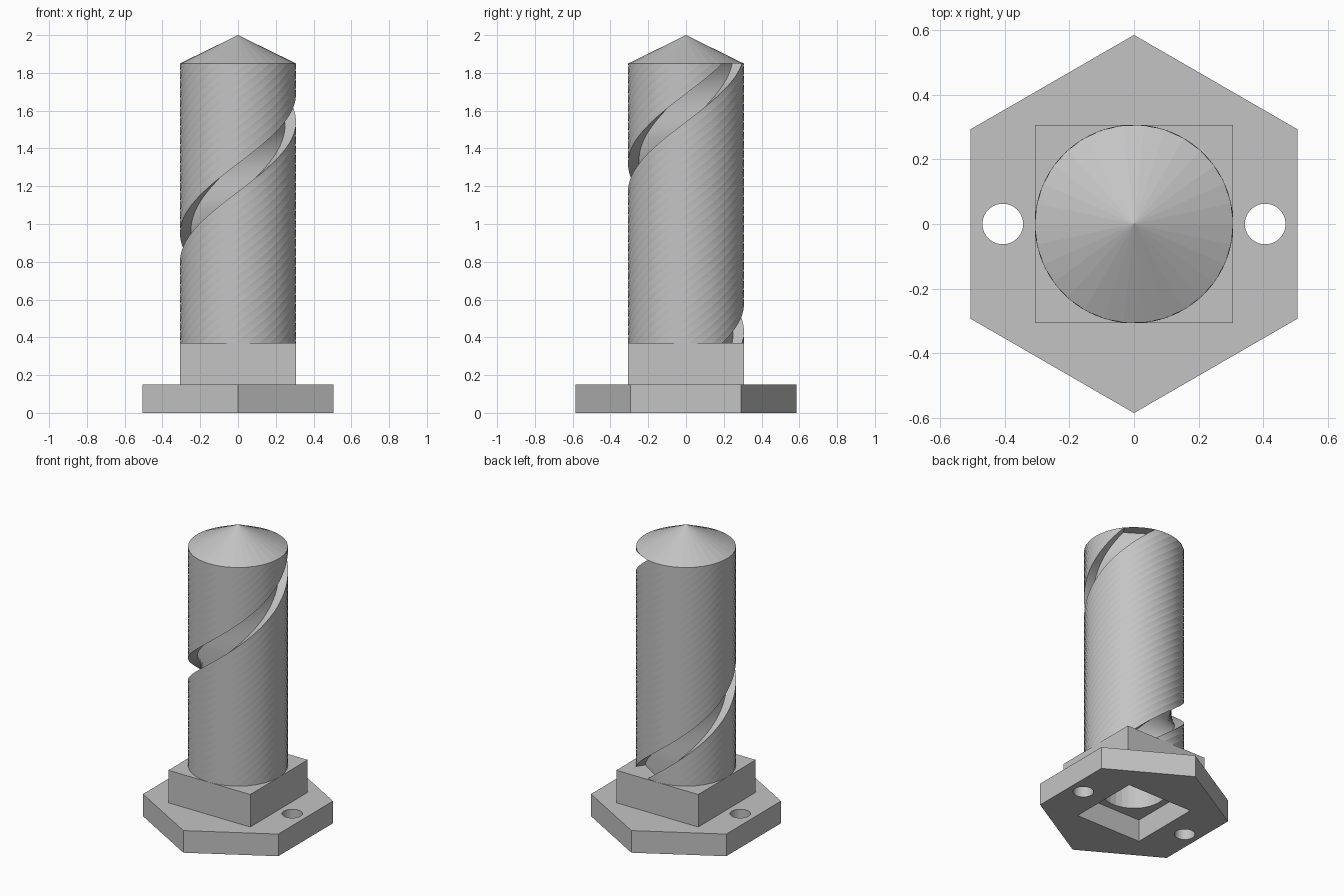
import bpy
import bmesh
from math import pi, sin, cos, radians
from mathutils import Vector, Matrix

cube = bpy.data.objects.get("Cube")
if cube:
    bpy.data.objects.remove(cube, do_unlink=True)

# Single plain grey
GREY = (0.55, 0.55, 0.55, 1.0)
grey = bpy.data.materials.new("plain_grey")
grey.use_nodes = True
grey.diffuse_color = GREY
for node in grey.node_tree.nodes:
    if node.type == 'BSDF_PRINCIPLED':
        node.inputs["Base Color"].default_value = GREY

# Main sizes
BASE_TOP, BLOCK_TOP, SHAFT_TOP, TIP = 0.15, 0.37, 1.85, 2.0
RADIUS, SIDES, LAYERS = 0.307, 30, 120


def finish(name, bm):
    bmesh.ops.recalc_face_normals(bm, faces=bm.faces)
    mesh = bpy.data.meshes.new(name)
    bm.to_mesh(mesh)
    bm.free()
    mesh.materials.append(grey)
    obj = bpy.data.objects.new(name, mesh)
    bpy.context.collection.objects.link(obj)
    return obj


def prism(name, r1, r2, sides, z0, z1, x=0.0, turn=0.0):
    """Regular prism or cone; turn is the angle of its first corner."""
    bm = bmesh.new()
    place = Matrix.Translation((x, 0, (z0 + z1) / 2)) @ Matrix.Rotation(turn - pi / 2, 4, 'Z')
    bmesh.ops.create_cone(bm, cap_ends=True, segments=sides, radius1=r1,
                          radius2=r2, depth=z1 - z0, matrix=place)
    return finish(name, bm)


def box(name, half, z0, z1):
    bm = bmesh.new()
    place = Matrix.Translation((0, 0, (z0 + z1) / 2)) @ Matrix.Diagonal((half * 2, half * 2, z1 - z0, 1))
    bmesh.ops.create_cube(bm, size=1, matrix=place)
    return finish(name, bm)


def cut(obj, cutter):
    """Subtract the cutter, keep the result and drop the cutter."""
    cutter.hide_render = True
    mod = obj.modifiers.new("cut", 'BOOLEAN')
    mod.operation = 'DIFFERENCE'
    mod.solver = 'EXACT'
    mod.object = cutter
    bpy.context.view_layer.update()
    deps = bpy.context.evaluated_depsgraph_get()
    mesh = bpy.data.meshes.new_from_object(obj.evaluated_get(deps))
    obj.modifiers.clear()
    obj.data = mesh
    bpy.data.objects.remove(cutter, do_unlink=True)


# Hexagonal flange with a square socket and two bolt holes
flange = prism("hex_flange", 0.585, 0.585, 6, 0, BASE_TOP, turn=pi / 2)
cut(flange, box("socket_cutter", 0.245, -0.1, BASE_TOP + 0.1))
for side in (-1, 1):
    cut(flange, prism("bolt_cutter", 0.063, 0.063, SIDES, -0.1, 0.3, x=side * 0.406))

# Square block with a round bore
block = box("square_block", RADIUS, BASE_TOP, BLOCK_TOP)
cut(block, prism("bore_cutter", 0.2, 0.2, SIDES, 0, 0.6))

# Shaft: round section with a square notch, twisted one full turn
slot = pi * 2 / SIDES
section = [Vector((RADIUS * cos(slot * (i + 1.5)), RADIUS * sin(slot * (i + 1.5))))
           for i in range(SIDES - 2)]
half_width = section[0].y
section += [Vector((0.23, -half_width)), Vector((0.23, half_width))]
bm = bmesh.new()
rings = []
for k in range(LAYERS + 1):
    t = k / LAYERS
    spin = Matrix.Rotation(radians(57) + t * 2 * pi, 2)
    z = BLOCK_TOP + t * (SHAFT_TOP - BLOCK_TOP)
    rings.append([bm.verts.new((*(spin @ p), z)) for p in section])
for low, high in zip(rings, rings[1:]):
    for i in range(len(section)):
        j = (i + 1) % len(section)
        bm.faces.new((low[i], low[j], high[j], high[i]))
bm.faces.new(rings[0])
bm.faces.new(rings[-1])
shaft = finish("grooved_shaft", bm)
cut(shaft, prism("shaft_bore_cutter", 0.2, 0.2, SIDES, 0, 1.8))

# Conical tip
prism("cone_tip", RADIUS, 0, SIDES, SHAFT_TOP, TIP)
